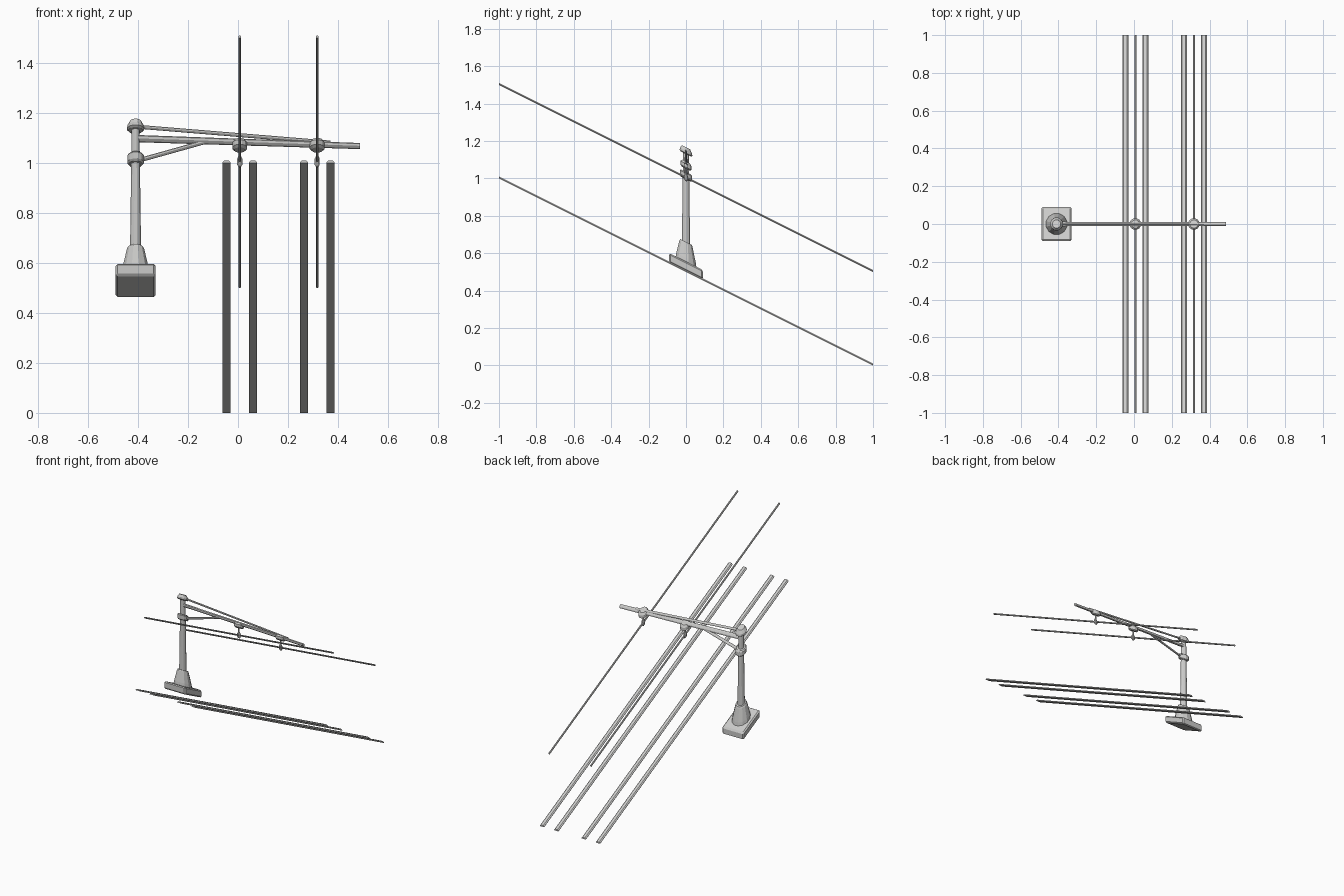
import bpy, bmesh
from math import pi, cos, sin
from mathutils import Vector, Matrix

if "Cube" in bpy.data.objects:
    bpy.data.objects.remove(bpy.data.objects["Cube"], do_unlink=True)

GREY = (0.6, 0.6, 0.59, 1)
metal = bpy.data.materials.new("light grey")
metal.use_nodes = True
metal.diffuse_color = GREY
metal.node_tree.nodes["Principled BSDF"].inputs["Base Color"].default_value = GREY

# Everything follows a downhill track: height drops with y
SLOPE = Matrix.Identity(4)
SLOPE[2][1] = -0.5


def finish(name, bm):
    bmesh.ops.recalc_face_normals(bm, faces=bm.faces)
    bm.transform(SLOPE)
    mesh = bpy.data.meshes.new(name)
    bm.to_mesh(mesh)
    bm.free()
    mesh.materials.append(metal)
    obj = bpy.data.objects.new(name, mesh)
    bpy.context.collection.objects.link(obj)
    return obj


def loft(name, rings):
    bm = bmesh.new()
    loops = [[bm.verts.new(p) for p in ring] for ring in rings]
    n = len(loops[0])
    for a, b in zip(loops, loops[1:]):
        for i in range(n):
            j = (i + 1) % n
            bm.faces.new((a[i], a[j], b[j], b[i]))
    bm.faces.new(loops[0][::-1])
    bm.faces.new(loops[-1])
    return finish(name, bm)


def turned(name, x, profile, sides=12):
    """Round part about a vertical axis, from (radius, z) pairs."""
    angles = [2 * pi * (i + 0.5) / sides for i in range(sides)]
    return loft(name, [[(x + r * cos(a), r * sin(a), z) for a in angles]
                       for r, z in profile])


def rod(name, start, end, r1, r2, sides=8):
    start, end = Vector(start), Vector(end)
    turn = (end - start).to_track_quat('Z', 'Y')
    angles = [2 * pi * (i + 0.5) / sides for i in range(sides)]
    return loft(name, [[p + turn @ Vector((r * cos(a), r * sin(a), 0)) for a in angles]
                       for p, r in ((start, r1), (end, r2))])


# Mast with its foundation
MAST = -0.41
bm = bmesh.new()
bmesh.ops.create_cube(bm, size=1, matrix=Matrix.Translation((MAST, 0, 0.53))
                      @ Matrix.Diagonal((0.16, 0.18, 0.05, 1)))
bmesh.ops.bevel(bm, geom=bm.edges[:], offset=0.008, segments=1, affect='EDGES')
finish("foundation_slab", bm)
turned("pedestal", MAST, [(0.058, 0.55), (0.054, 0.575), (0.036, 0.652), (0.032, 0.66)])
turned("mast", MAST, [(0.023, 0.64), (0.016, 1.145)])
turned("mast_collar", MAST, [(0.028, 0.995), (0.034, 1.002), (0.034, 1.027), (0.028, 1.034)])
turned("mast_cap", MAST, [(0.029, 1.13), (0.035, 1.136), (0.034, 1.147), (0.022, 1.167)])

# Cantilever arm, tie and brace
rod("cantilever_arm", (MAST, 0, 1.098), (0.488, 0, 1.068), 0.013, 0.011)
rod("upper_tie", (MAST, 0, 1.146), (0.37, 0, 1.082), 0.007, 0.007)
rod("lower_brace", (MAST, 0, 1.007), (-0.12, 0, 1.088), 0.008, 0.008)

# Two tracks, each with insulator, overhead wire and a pair of rails
for side, x in (("right", 0.007), ("left", 0.317)):
    turned(side + "_insulator", x,
           [(0.022, 1.052), (0.031, 1.06), (0.031, 1.078), (0.022, 1.09)])
    turned(side + "_hanger", x, [(0.005, 1.0), (0.005, 1.06)], 8)
    turned(side + "_wire_clamp", x,
           [(0.005, 0.985), (0.011, 0.995), (0.011, 1.015), (0.005, 1.028)], 8)
    rod(side + "_overhead_wire", (x, -1, 1.005), (x, 1, 1.005), 0.006, 0.006)
    for rail, offset in (("outer", 0.053), ("inner", -0.053)):
        section = [(-0.016, 0.5), (0.016, 0.5), (0.016, 0.503),
                   (0.009, 0.51), (-0.009, 0.51), (-0.016, 0.503)]
        loft(f"{side}_track_{rail}_rail",
             [[(x + offset + u, y, z) for u, z in section] for y in (-1, 1)])
